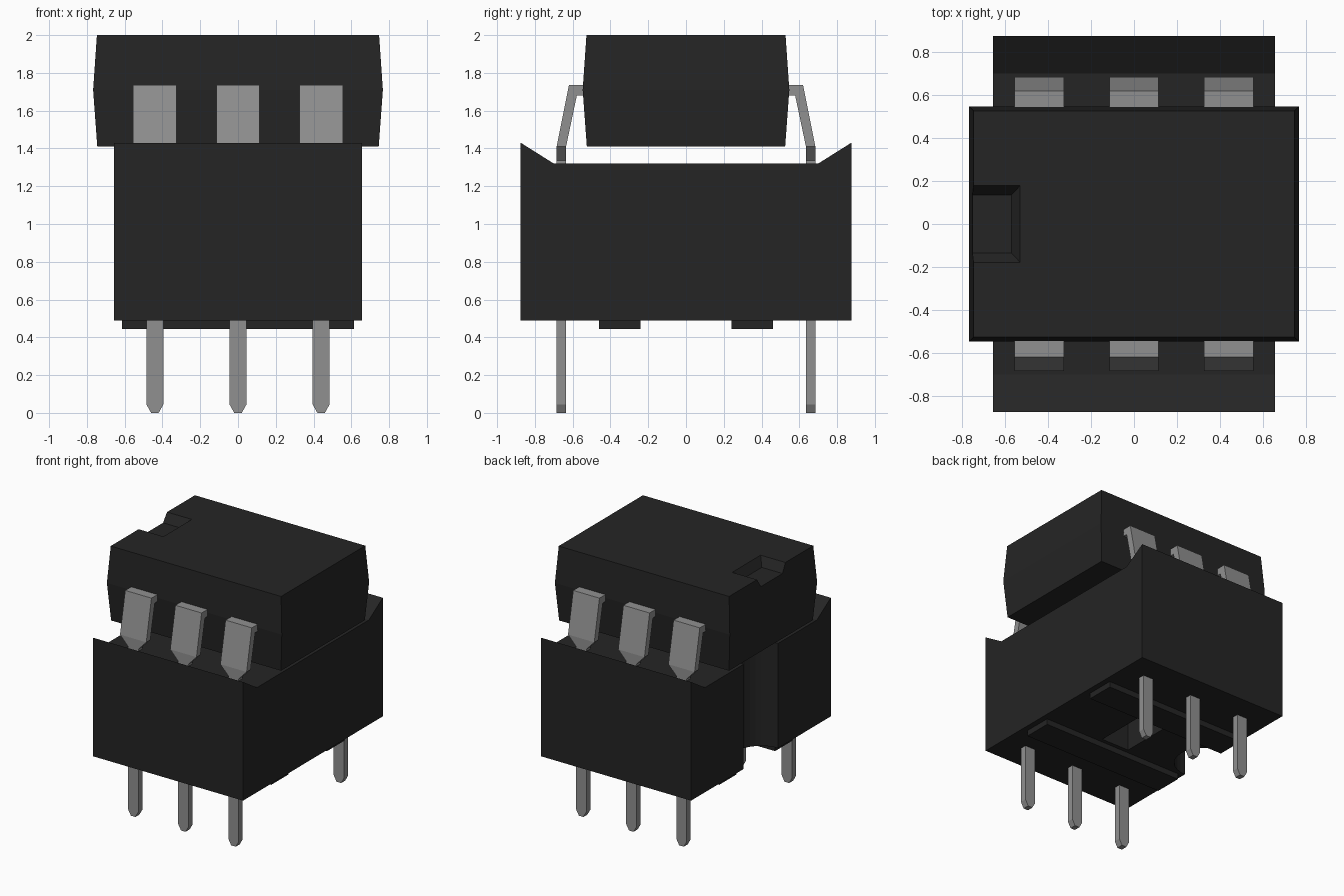
import bpy
import bmesh
import math

cube = bpy.data.objects.get("Cube")
if cube:
    bpy.data.objects.remove(cube, do_unlink=True)


def material(name, rgb, rough):
    m = bpy.data.materials.new(name)
    m.use_nodes = True
    m.diffuse_color = (*rgb, 1)
    bsdf = m.node_tree.nodes["Principled BSDF"]
    bsdf.inputs["Base Color"].default_value = (*rgb, 1)
    bsdf.inputs["Roughness"].default_value = rough
    return m


BLACK = material("black plastic", (0.018, 0.018, 0.018), 0.6)
METAL = material("grey metal", (0.28, 0.28, 0.28), 0.5)


def loft(name, rings, mat):
    """Join matching rings of points into a closed solid."""
    bm = bmesh.new()
    loops = [[bm.verts.new(p) for p in ring] for ring in rings]
    for a, b in zip(loops, loops[1:]):
        for i in range(len(a)):
            j = (i + 1) % len(a)
            bm.faces.new((a[i], a[j], b[j], b[i]))
    bm.faces.new(loops[0])
    bm.faces.new(loops[-1])
    bmesh.ops.recalc_face_normals(bm, faces=bm.faces)
    mesh = bpy.data.meshes.new(name)
    bm.to_mesh(mesh)
    bm.free()
    mesh.materials.append(mat)
    ob = bpy.data.objects.new(name, mesh)
    bpy.context.collection.objects.link(ob)
    return ob


def rect(x0, x1, y0, y1, z):
    return [(x0, y0, z), (x1, y0, z), (x1, y1, z), (x0, y1, z)]


def cut(ob, cutter):
    """Subtract the cutter, bake the result and discard the cutter."""
    cutter.hide_render = True
    mod = ob.modifiers.new("cut", 'BOOLEAN')
    mod.operation = 'DIFFERENCE'
    mod.solver = 'EXACT'
    mod.object = cutter
    bpy.context.view_layer.update()
    deps = bpy.context.evaluated_depsgraph_get()
    baked = bpy.data.meshes.new_from_object(ob.evaluated_get(deps))
    ob.modifiers.remove(mod)
    ob.data = baked
    bpy.data.objects.remove(cutter, do_unlink=True)


# Socket body: side profile with raised lips, extruded across x
profile = [(-0.875, 0.49), (0.875, 0.49), (0.875, 1.43),
           (0.70, 1.32), (-0.70, 1.32), (-0.875, 1.43)]
W = 0.657
socket = loft("socket_body", [[(x, y, z) for y, z in profile] for x in (-W, W)], BLACK)

# Half-round orientation groove in the end wall
circle = [(-W + 0.215 * math.cos(a), 0.215 * math.sin(a))
          for a in (math.tau * i / 32 for i in range(32))]
cut(socket, loft("groove_cutter", [[(x, y, z) for x, y in circle] for z in (0.3, 1.6)], BLACK))

# Central opening
cut(socket, loft("opening_cutter", [rect(-0.12, 0.12, -0.21, 0.21, z) for z in (0.3, 1.6)], BLACK))

# Standoff rails under the socket
for side, s in (("front", -1), ("back", 1)):
    y0, y1 = sorted((s * 0.24, s * 0.46))
    loft(f"{side}_standoff_rail", [rect(-0.613, 0.613, y0, y1, z) for z in (0.445, 0.50)], BLACK)

# Chip body: widest at its parting line
chip = loft("chip_body", [rect(-x, x, -y, y, z) for x, y, z in
                          ((0.745, 0.525, 1.41), (0.767, 0.547, 1.71), (0.747, 0.527, 2.0))], BLACK)

# Sloped index notch in the top edge of the chip
cut(chip, loft("notch_cutter", [rect(-1.0, -0.57, -0.135, 0.135, 1.93),
                                rect(-1.0, -0.53, -0.178, 0.178, 2.0),
                                rect(-1.0, -0.53, -0.178, 0.178, 2.1)], BLACK))

# Bent legs: outer y, outer z, inner y, inner z, half width
stations = [(0.50, 1.735, 0.50, 1.68, 0.115),
            (0.62, 1.735, 0.578, 1.68, 0.115),
            (0.685, 1.41, 0.635, 1.41, 0.115),
            (0.685, 1.335, 0.635, 1.335, 0.045),
            (0.685, 0.045, 0.635, 0.045, 0.045),
            (0.685, 0.0, 0.635, 0.0, 0.02)]
for side, s in (("front", -1), ("back", 1)):
    for i, cx in enumerate((-0.44, 0.0, 0.44), 1):
        rings = [[(cx - w, s * yo, zo), (cx + w, s * yo, zo),
                  (cx + w, s * yi, zi), (cx - w, s * yi, zi)]
                 for yo, zo, yi, zi, w in stations]
        loft(f"{side}_leg_{i}", rings, METAL)
